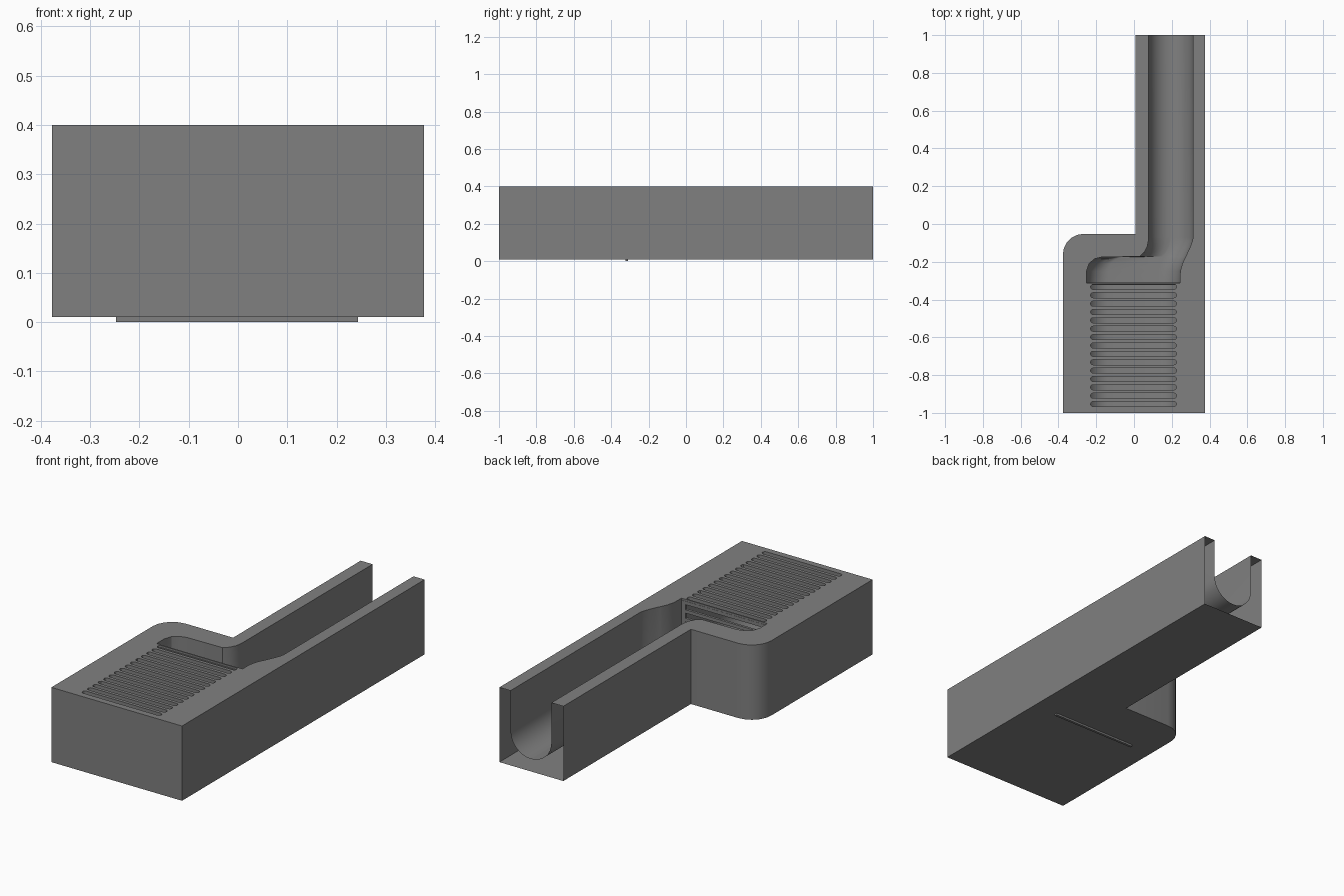
import bpy, bmesh, math

if "Cube" in bpy.data.objects:
    bpy.data.objects.remove(bpy.data.objects["Cube"])

grey = bpy.data.materials.new("grey_plastic")
grey.diffuse_color = (0.216, 0.216, 0.216, 1)
grey.use_nodes = True
grey.node_tree.nodes["Principled BSDF"].inputs["Base Color"].default_value = grey.diffuse_color


def new_object(name, bm):
    bmesh.ops.recalc_face_normals(bm, faces=bm.faces[:])
    mesh = bpy.data.meshes.new(name)
    bm.to_mesh(mesh)
    bm.free()
    mesh.materials.append(grey)
    ob = bpy.data.objects.new(name, mesh)
    bpy.context.collection.objects.link(ob)
    return ob


def prism(bm, outline, z0, z1):
    low = [bm.verts.new((x, y, z0)) for x, y in outline]
    high = [bm.verts.new((x, y, z1)) for x, y in outline]
    bridge(bm, low, high)
    bm.faces.new(low[::-1])
    bm.faces.new(high)


def bridge(bm, a, b):
    n = len(a)
    for i in range(n):
        j = (i + 1) % n
        bm.faces.new((a[i], a[j], b[j], b[i]))


def arc(cx, cy, r, a0, a1, steps):
    out = []
    for i in range(steps + 1):
        a = math.radians(a0 + (a1 - a0) * i / steps)
        out.append((cx + r * math.cos(a), cy + r * math.sin(a)))
    return out


def rect(x0, x1, y0, y1):
    return [(x0, y0), (x1, y0), (x1, y1), (x0, y1)]


def cut(ob, cutter):
    cutter.hide_render = True
    mod = ob.modifiers.new("cut", 'BOOLEAN')
    mod.operation = 'DIFFERENCE'
    mod.solver = 'EXACT'
    mod.object = cutter
    bpy.context.view_layer.objects.active = ob
    bpy.ops.object.modifier_apply(modifier=mod.name)
    bpy.data.objects.remove(cutter)


# Outer body: wide block with one rounded corner and a long arm
bm = bmesh.new()
outline = [(-0.377, -1), (0.377, -1), (0.377, 1), (0.008, 1), (0.008, -0.052)]
outline += arc(-0.265, -0.164, 0.112, 90, 180, 5)
prism(bm, outline, 0.01, 0.4)
body = new_object("trough_body", bm)

# Chamber, funnel and channel: U sections lofted along y (y, left, right, top)
stations = [
    (-0.975, -0.251, 0.244, 0.38), (-0.3121, -0.251, 0.244, 0.38),
    (-0.312, -0.251, 0.244, 0.45), (-0.25, -0.251, 0.245, 0.45),
    (-0.21, -0.238, 0.256, 0.45), (-0.185, -0.21, 0.267, 0.45),
    (-0.175, -0.17, 0.272, 0.45), (-0.172, 0.03, 0.274, 0.45),
    (-0.15, 0.054, 0.284, 0.45), (-0.12, 0.07, 0.298, 0.45),
    (-0.09, 0.076, 0.309, 0.45), (-0.07, 0.077, 0.313, 0.45),
    (1.05, 0.077, 0.313, 0.45),
]
bm = bmesh.new()
rings = []
for y, left, right, top in stations:
    r = min(0.117, (right - left) / 2 - 0.001)
    section = [(left, top)]
    section += arc(left + r, 0.075 + r, r, 180, 270, 8)
    section += arc(right - r, 0.075 + r, r, 270, 360, 8)
    section += [(right, top)]
    rings.append([bm.verts.new((x, y, z)) for x, z in section])
for a, b in zip(rings, rings[1:]):
    bridge(bm, a, b)
bm.faces.new(rings[0])
bm.faces.new(rings[-1][::-1])
cut(body, new_object("cavity_cutter", bm))

# Fifteen round-ended slots through the top
bm = bmesh.new()
for i in range(15):
    y = -0.333 - i * 0.0443
    slot = arc(0.2115, y, 0.0135, -90, 90, 6) + arc(-0.2165, y, 0.0135, 90, 270, 6)
    prism(bm, slot, 0.36, 0.45)
cut(body, new_object("slot_cutter", bm))

# The far end of the arm is open, so the body reads as a shell
bm = bmesh.new()
bm.from_mesh(body.data)
ends = [f for f in bm.faces if f.normal.y > 0.9 and f.calc_center_median().y > 0.99]
bmesh.ops.delete(bm, geom=ends, context='FACES_ONLY')
bm.to_mesh(body.data)
bm.free()

# Upright slotted screen between chamber and funnel, showing below the floor
bm = bmesh.new()
y0, y1 = -0.324, -0.311
prism(bm, rect(-0.248, 0.243, y0, y1), 0.0, 0.09)
for x0, x1 in ((-0.248, -0.225), (0.22, 0.243)):
    prism(bm, rect(x0, x1, y0, y1), 0.09, 0.39)
for i in range(7):
    z = 0.107 + i * 0.0443
    prism(bm, rect(-0.225, 0.22, y0, y1), z, z + 0.0175)
screen = new_object("upright_screen", bm)

# Smooth the curved walls, keep edges sharp
bpy.ops.object.select_all(action='DESELECT')
body.select_set(True)
bpy.context.view_layer.objects.active = body
bpy.ops.object.shade_smooth_by_angle(angle=math.radians(30))
